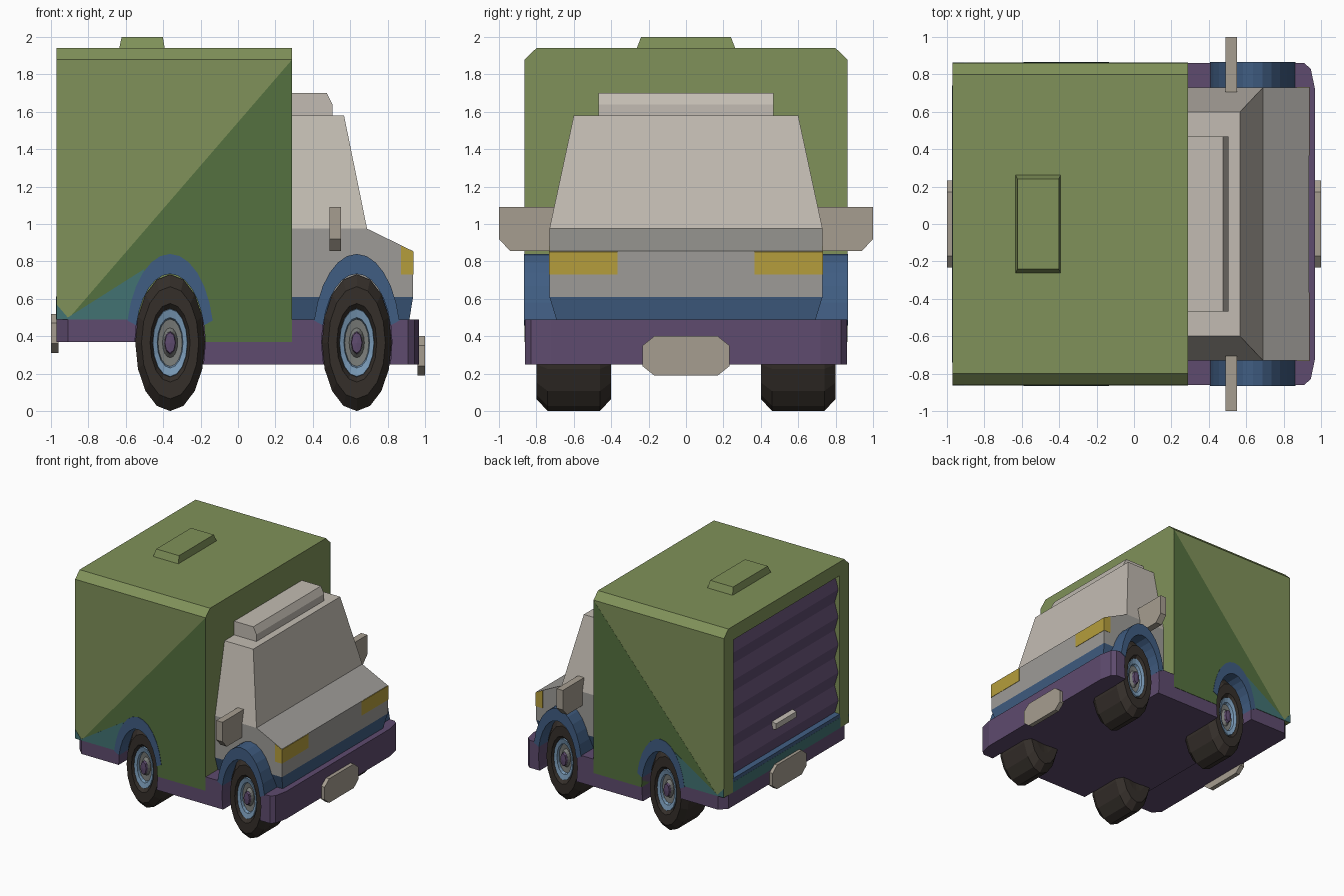
import bpy, bmesh, math

if "Cube" in bpy.data.objects:
    bpy.data.objects.remove(bpy.data.objects["Cube"])

COLORS = dict(green=(.215, .285, .10), dark_green=(.09, .165, .05), teal=(.054, .17, .17),
              purple=(.112, .07, .156), blue=(.051, .109, .223), grey=(.54, .50, .445), nose_grey=(.34, .33, .31),
              warm_grey=(.38, .34, .28), tyre=(.035, .028, .023), yellow=(.46, .34, .045),
              steel=(.19, .32, .47), dish=(.19, .20, .19))
MATS = {}
for n, c in COLORS.items():
    MATS[n] = bpy.data.materials.new(n)
    MATS[n].diffuse_color = (*c, 1)


def finish(name, bm, col):
    bmesh.ops.recalc_face_normals(bm, faces=bm.faces)
    me = bpy.data.meshes.new(name)
    bm.to_mesh(me)
    bm.free()
    ob = bpy.data.objects.new(name, me)
    bpy.context.collection.objects.link(ob)
    me.materials.append(MATS[col])
    return ob


def prism(name, pts, axis, a, b, col):
    """Extrude a profile: (x, z) along y, (y, z) along x, or (x, y) along z."""
    bm = bmesh.new()
    put = {'x': lambda p, t: (t, p[0], p[1]), 'y': lambda p, t: (p[0], t, p[1]),
           'z': lambda p, t: (p[0], p[1], t)}[axis]
    r0 = [bm.verts.new(put(p, a)) for p in pts]
    r1 = [bm.verts.new(put(p, b)) for p in pts]
    bm.faces.new(r0)
    bm.faces.new(r1)
    n = len(pts)
    for i in range(n):
        j = (i + 1) % n
        bm.faces.new((r0[i], r0[j], r1[j], r1[i]))
    return finish(name, bm, col)


def rect(u0, u1, v0, v1):
    return [(u0, v0), (u1, v0), (u1, v1), (u0, v1)]


def taper(name, lo, hi, col):
    """Solid between two rectangles given as (x0, x1, half_y, z)."""
    bm = bmesh.new()
    rings = [[bm.verts.new((x, y, z)) for x, y in ((x0, -h), (x1, -h), (x1, h), (x0, h))]
             for x0, x1, h, z in (lo, hi)]
    for r in rings:
        bm.faces.new(r)
    for i in range(4):
        j = (i + 1) % 4
        bm.faces.new((rings[0][i], rings[0][j], rings[1][j], rings[1][i]))
    return finish(name, bm, col)


def ellipse(cx, rx, rz, a0, a1, n):
    return [(cx + rx * math.cos(math.radians(a0 + (a1 - a0) * i / n)),
             .37 + rz * math.sin(math.radians(a0 + (a1 - a0) * i / n))) for i in range(n + 1)]


def cut(ob, cutters):
    for c in cutters:
        m = ob.modifiers.new('cut', 'BOOLEAN')
        m.operation, m.solver, m.object = 'DIFFERENCE', 'EXACT', c
    bpy.context.view_layer.update()
    me = bpy.data.meshes.new_from_object(ob.evaluated_get(bpy.context.evaluated_depsgraph_get()))
    ob.modifiers.clear()
    ob.data = me


def lathe(name, prof, cx, side, col, n=16):
    """Spin (radius, y) about the axle; the wheels are squashed along x."""
    bm = bmesh.new()
    rings = []
    for r, y in prof:
        rings.append([bm.verts.new((cx + .51 * r * math.cos(2 * math.pi * i / n), side * y,
                                    .365 + r * math.sin(2 * math.pi * i / n))) for i in range(n)])
    for p, q in zip(rings, rings[1:]):
        for i in range(n):
            j = (i + 1) % n
            bm.faces.new((p[i], p[j], q[j], q[i]))
    bmesh.ops.remove_doubles(bm, verts=bm.verts, dist=1e-5)
    return finish(name, bm, col)


AXLES = {'rear': -.363, 'front': .635}
SIDES = {'left': 1, 'right': -1}

# cutters for wheel wells and the rear door recess
wells = [prism('well_cutter', ellipse(cx, .188, .367, 0, 360, 24)[:-1], 'y', s * .73, s * 1.0, 'tyre')
         for cx in AXLES.values() for s in (1, -1)]
recess = prism('door_cutter', rect(-.73, .73, .61, 1.82), 'x', -1.1, -.92, 'green')

# chassis slab with chamfered corners, plus lower belly
nose = [(.91, .86), (.945, .83), (.968, .72)]
body = []
for name, tail, z0, z1 in (('chassis', [(-.97, .80), (-.91, .86)], .37, .49),
                           ('chassis_belly', [(-.535, .86)], .25, .37)):
    plan = tail + nose
    plan += [(x, -y) for x, y in reversed(plan)]
    body.append(prism(name, plan, 'z', z0, z1, 'purple'))

# cargo box
cargo = prism('cargo_box', [(-.862, .49), (.862, .49), (.862, 1.88), (.80, 1.94), (-.80, 1.94), (-.862, 1.88)],
              'x', -.97, .29, 'green')
body.append(prism('cargo_skirt', rect(-.862, .862, .37, .49), 'x', -.19, .29, 'dark_green'))
# darker diagonal paint on both flanks
for side, s in SIDES.items():
    body.append(prism(side + '_dark_flank', [(-.91, .49), (-.19, .49), (-.19, .37), (.29, .37), (.29, 1.88)], 'y',
                      s * .85, s * .863, 'dark_green'))
for ob in body:
    cut(ob, wells)
cut(cargo, wells + [recess])
for c in wells + [recess]:
    bpy.data.objects.remove(c)

# roof vent
taper('roof_vent', (-.637, -.39, .267, 1.93), (-.622, -.402, .24, 2.0), 'green')

# roller shutter with five ridges, handle and sill
step = 1.21 / 5
zig = [(-.90, .61)]
for i in range(5):
    zig += [(-.925, .61 + step * i), (-.96, .61 + step * (i + .5))]
zig += [(-.925, 1.82), (-.90, 1.82)]
prism('shutter_door', zig, 'y', -.73, .73, 'purple')
prism('shutter_handle', [(-.93, .80), (-.968, .81), (-.968, .86), (-.93, .87)], 'y', -.14, .14, 'grey')
prism('door_sill', [(-.92, .62), (-.972, .612), (-.972, .58), (-.92, .58)], 'y', -.74, .74, 'blue')
prism('rear_panel', rect(-.973, -.95, .49, .58), 'y', -.74, .74, 'teal')

# cab: nose, blue lower band, cabin, roof fairing
prism('cab_nose', [(.29, .61), (.936, .61), (.936, .855), (.69, .975), (.29, .975)], 'y', -.73, .73, 'nose_grey')
taper('cab_lower_band', (.29, .915, .69, .48), (.29, .936, .73, .61), 'blue')
taper('cabin', (.29, .69, .73, .975), (.29, .567, .60, 1.58), 'grey')
prism('roof_fairing', [(.29, 1.57), (.505, 1.57), (.505, 1.64), (.475, 1.70), (.29, 1.70)], 'y', -.467, .467, 'grey')

# plates front and rear
for name, x0, x1, z in (('front_plate', .96, 1.0, .295), ('rear_plate', -1.0, -.96, .415)):
    prism(name, [(-.17, z - .105), (.17, z - .105), (.232, z - .055), (.232, z + .055),
                 (.17, z + .105), (-.17, z + .105), (-.232, z + .055), (-.232, z - .055)], 'x', x0, x1, 'warm_grey')

for side, s in SIDES.items():
    # headlight, wrapping round the corner
    prism(side + '_headlight', [(.872, .73), (.939, .73), (.939, .851), (.872, .883)], 'y', s * .365, s * .733, 'yellow')
    # mirror
    prism(side + '_mirror', [(s * y, z) for y, z in
                             ((.70, .855), (.94, .855), (1.0, .92), (1.0, 1.09), (.70, 1.09))],
          'x', .49, .55, 'warm_grey')
    # teal corner wedge on the cargo side
    prism(side + '_rear_wedge', [(-.97, .49), (-.58, .49), (-.50, .76), (-.91, .50), (-.97, .57)], 'y',
          s * .85, s * .8645, 'teal')
    for pos, cx in AXLES.items():
        # wheel arch
        arch = ellipse(cx, .235, .47, 14, 166, 12) + ellipse(cx, .186, .363, 166, 14, 12)
        prism(f'{pos}_{side}_fender', arch, 'y', s * .68, s * .866, 'blue')
        # tyre, rim and hub
        tag = f'{pos}_{side}_'
        lathe(tag + 'tyre', [(0, .42), (.20, .40), (.30, .40), (.365, .46), (.365, .74), (.30, .80),
                             (.21, .80), (.18, .77)], cx, s, 'tyre')
        lathe(tag + 'rim', [(.185, .765), (.18, .785), (.135, .775), (.125, .745)], cx, s, 'steel')
        lathe(tag + 'rim_dish', [(.128, .75), (.08, .745), (.06, .77), (0, .77)], cx, s, 'dish')
        lathe(tag + 'hub', [(.065, .76), (.055, .79), (0, .795)], cx, s, 'purple', 8)

for m in bpy.data.materials:
    if m.users and not m.is_grease_pencil:
        m.use_nodes = True
        m.node_tree.nodes["Principled BSDF"].inputs["Base Color"].default_value = m.diffuse_color
